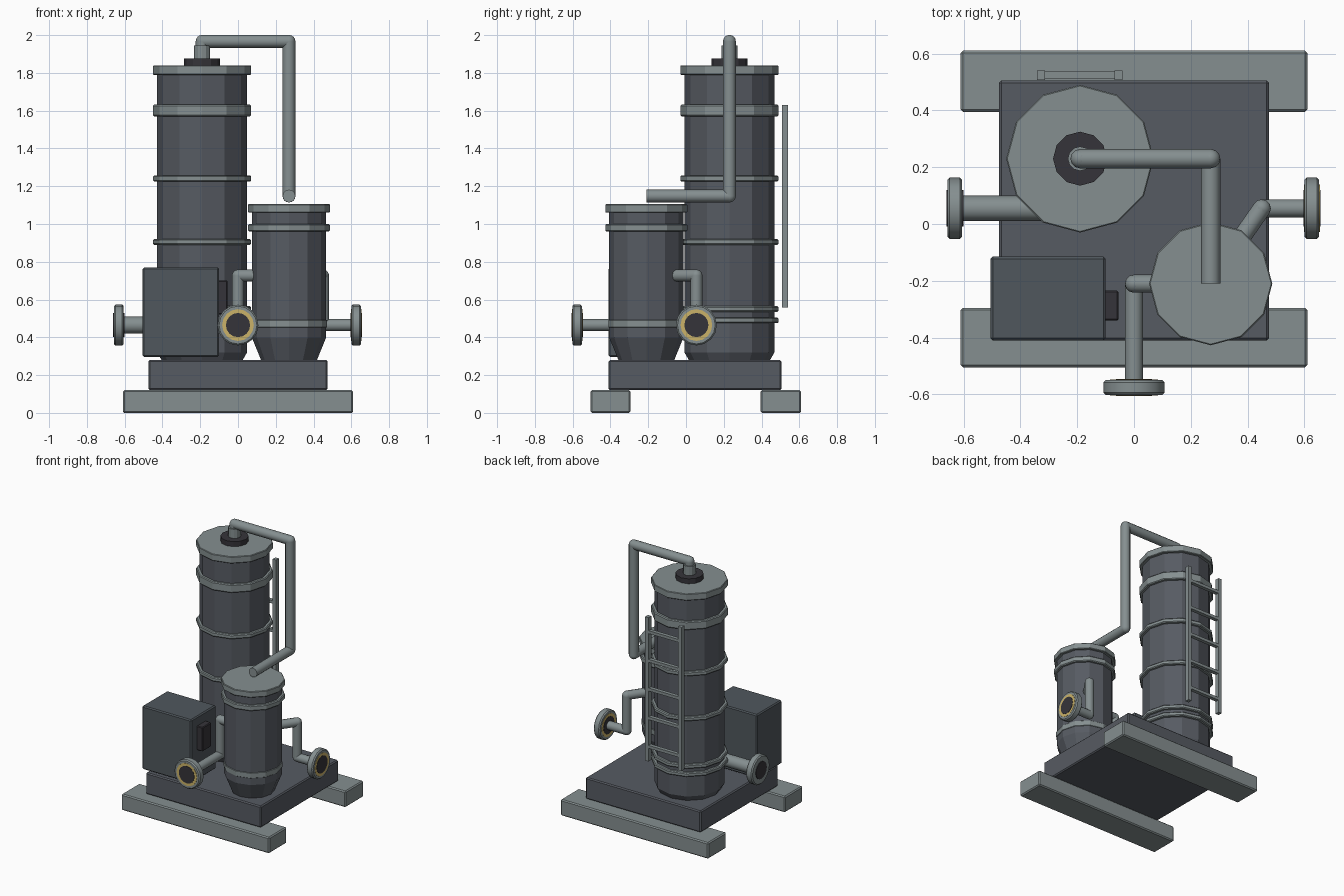
import bpy, bmesh, math
from mathutils import Vector, Matrix

cube = bpy.data.objects.get("Cube")
if cube:
    bpy.data.objects.remove(cube, do_unlink=True)


def material(name, rgb):
    m = bpy.data.materials.new(name)
    m.use_nodes = True
    m.diffuse_color = (*rgb, 1)
    m.node_tree.nodes["Principled BSDF"].inputs["Base Color"].default_value = (*rgb, 1)
    return m


SLATE = material("slate_grey", (0.094, 0.104, 0.123))
STEEL = material("light_steel", (0.235, 0.275, 0.28))
CABINET = material("cabinet_grey", (0.08, 0.096, 0.11))
BLACK = material("dark_rubber", (0.036, 0.034, 0.041))
BRASS = material("brass", (0.6, 0.45, 0.14))


def finish(name, bm, mat, smooth=None):
    bmesh.ops.recalc_face_normals(bm, faces=bm.faces)
    mesh = bpy.data.meshes.new(name)
    bm.to_mesh(mesh)
    bm.free()
    mesh.materials.append(mat)
    ob = bpy.data.objects.new(name, mesh)
    bpy.context.collection.objects.link(ob)
    if smooth:
        bpy.ops.object.select_all(action='DESELECT')
        ob.select_set(True)
        bpy.context.view_layer.objects.active = ob
        bpy.ops.object.shade_smooth_by_angle(angle=math.radians(smooth))
    return ob


def box(name, lo, hi, mat, bevel=0.0):
    """Box between two corners, with optional chamfered edges."""
    lo, hi = Vector(lo), Vector(hi)
    bm = bmesh.new()
    bmesh.ops.create_cube(bm, size=1, matrix=Matrix.Translation((lo + hi) / 2)
                          @ Matrix.Diagonal((*(hi - lo), 1)))
    ob = finish(name, bm, mat)
    if bevel:
        mod = ob.modifiers.new("edge_bevel", 'BEVEL')
        mod.width, mod.segments = bevel, 1
    return ob


def add_lathe(bm, profile, origin, axis=(0, 0, 1), sides=12):
    """Capped solid of revolution from (radius, height) pairs."""
    frame = Matrix.Translation(origin) @ Vector(axis).to_track_quat('Z', 'Y').to_matrix().to_4x4()
    rings = []
    for r, h in profile:
        angles = [math.tau * i / sides for i in range(sides)]
        rings.append([bm.verts.new(frame @ Vector((r * math.cos(a), r * math.sin(a), h)))
                      for a in angles])
    for a, b in zip(rings, rings[1:]):
        for i in range(sides):
            j = (i + 1) % sides
            bm.faces.new((a[i], a[j], b[j], b[i]))
    bm.faces.new(rings[0][::-1])
    bm.faces.new(rings[-1])


def lathe(name, profile, origin, mat, axis=(0, 0, 1), sides=12, smooth=None):
    bm = bmesh.new()
    add_lathe(bm, profile, origin, axis, sides)
    return finish(name, bm, mat, smooth)


def band(name, x, y, z0, z1, r, chamfer=0.006):
    profile = [(r - chamfer, z0), (r, z0 + chamfer), (r, z1 - chamfer), (r - chamfer, z1)]
    return lathe(name, profile, (x, y, 0), STEEL)


def pipe(name, points, r):
    """Straight pipe runs with rounded elbows."""
    pts = [Vector(p) for p in points]
    bm = bmesh.new()
    for a, b in zip(pts, pts[1:]):
        add_lathe(bm, [(r, 0), (r, (b - a).length)], a, b - a)
    for p in pts[1:-1]:
        bmesh.ops.create_uvsphere(bm, u_segments=12, v_segments=8, radius=r,
                                  matrix=Matrix.Translation(p))
    return finish(name, bm, STEEL, 40)


def flange(name, start, axis, ring):
    """Bolting flange with a dark bore and an optional brass ring."""
    t, r, c = 0.052, 0.108, 0.008
    lathe(name, [(r - c, 0), (r, c), (r, t - c), (r - c, t)], start, STEEL, axis, 16, 30)
    if ring:
        lathe(name + "_ring", [(0.084, -0.002), (0.084, t + 0.002)], start, BRASS, axis, 16, 30)
    lathe(name + "_bore", [(0.064, -0.004), (0.064, t + 0.004)], start, BLACK, axis, 16, 30)


# Skids and base plinth
box("front_skid", (-0.61, -0.505, 0), (0.61, -0.295, 0.12), STEEL, 0.008)
box("rear_skid", (-0.61, 0.395, 0), (0.61, 0.61, 0.12), STEEL, 0.008)
box("base_plinth", (-0.475, -0.41, 0.12), (0.475, 0.505, 0.28), SLATE, 0.008)

# Tall column with its bands and lid
TX, TY = -0.19, 0.23
lathe("column", [(0.215, 0.28), (0.238, 0.32), (0.238, 1.82)], (TX, TY, 0), SLATE)
for i, (z0, z1) in enumerate([(0.475, 0.505), (0.535, 0.565), (0.89, 0.92),
                              (1.225, 1.257), (1.57, 1.632)]):
    band(f"column_band_{i + 1}", TX, TY, z0, z1, 0.26)
band("column_lid", TX, TY, 1.79, 1.84, 0.26, 0.004)
lathe("column_gasket", [(0.095, 1.83), (0.095, 1.877)], (TX, TY, 0), BLACK)
lathe("column_outlet", [(0.043, 1.87), (0.043, 1.945)], (TX, TY, 0), STEEL)

# Short tank with a tapered bottom
SX, SY = 0.27, -0.21
lathe("tank", [(0.148, 0.28), (0.197, 0.40), (0.197, 1.08)], (SX, SY, 0), SLATE)
band("tank_lower_band", SX, SY, 0.452, 0.492, 0.201, 0.002)
band("tank_upper_band", SX, SY, 0.96, 1.0, 0.217)
band("tank_lid", SX, SY, 1.06, 1.105, 0.217, 0.004)

# Overhead pipe from the column to the tank
pipe("overhead_pipe", [(TX, TY, 1.9), (TX, TY, 1.967), (SX, TY, 1.967),
                       (SX, TY, 1.148), (SX, SY, 1.148)], 0.034)

# Side and front nozzles
NZ, NY = 0.465, 0.055
pipe("front_nozzle_pipe", [(0.09, SY, 0.727), (0, SY, 0.727), (0, SY, NZ), (0, -0.56, NZ)], 0.032)
flange("front_flange", (0, -0.55, NZ), (0, -1, 0), True)
pipe("left_nozzle_pipe", [(0.37, -0.06, 0.727), (0.45, NY, 0.727), (0.45, NY, NZ),
                          (0.61, NY, NZ)], 0.032)
flange("left_flange", (0.6, NY, NZ), (1, 0, 0), True)
pipe("right_nozzle_pipe", [(-0.25, NY, NZ), (-0.61, NY, NZ)], 0.045)
flange("right_flange", (-0.605, NY, NZ), (-1, 0, 0), False)

# Control cabinet with its side panel
box("control_cabinet", (-0.505, -0.41, 0.297), (-0.1, -0.115, 0.77), CABINET, 0.008)
box("cabinet_panel", (-0.11, -0.34, 0.52), (-0.055, -0.235, 0.7), BLACK, 0.005)

# Ladder behind the column
RAILS = (-0.327, -0.055)
for side, x in zip(("right", "left"), RAILS):
    box(f"ladder_rail_{side}", (x - 0.014, 0.507, 0.557), (x + 0.014, 0.54, 1.63), STEEL)
for i in range(5):
    z = 0.665 + 0.214 * i
    box(f"ladder_rung_{i + 1}", (RAILS[0], 0.51, z - 0.011), (RAILS[1], 0.538, z + 0.011), STEEL)
